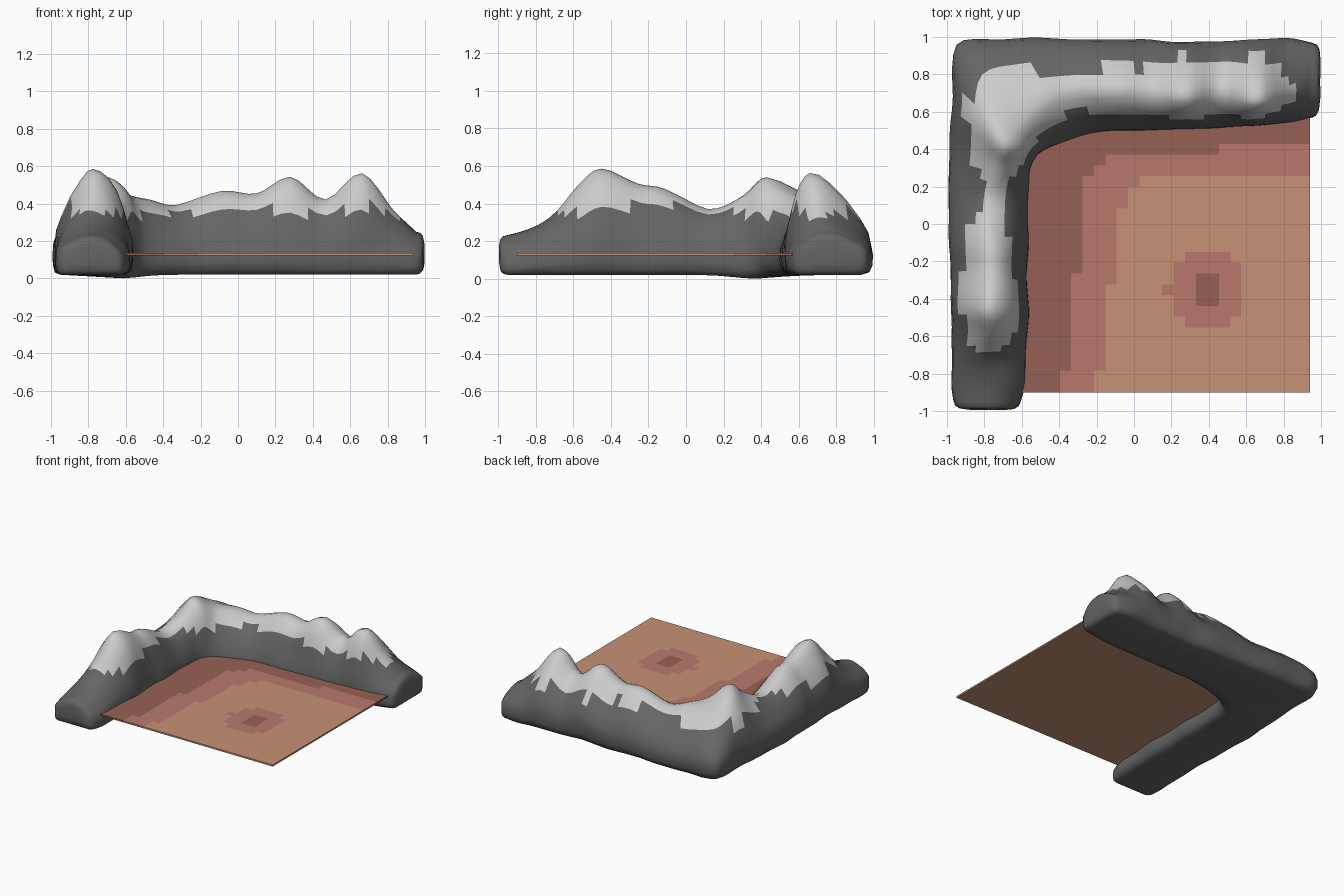
import bpy, bmesh, math
from mathutils import Vector, noise

if "Cube" in bpy.data.objects:
    bpy.data.objects.remove(bpy.data.objects["Cube"])


def material(name, rgb):
    m = bpy.data.materials.new(name)
    m.diffuse_color = (*rgb, 1)
    m.use_nodes = True
    m.node_tree.nodes["Principled BSDF"].inputs["Base Color"].default_value = m.diffuse_color
    return m


rock = material("rock", (0.13, 0.13, 0.13))
snow = material("snow", (0.6, 0.6, 0.6))
sand = material("light_sand", (0.57, 0.29, 0.18))
clay = material("red_clay", (0.48, 0.19, 0.15))
earth = material("dark_earth", (0.30, 0.12, 0.09))


def make_object(name, bm, mats):
    bmesh.ops.recalc_face_normals(bm, faces=bm.faces)
    me = bpy.data.meshes.new(name)
    bm.to_mesh(me)
    bm.free()
    for m in mats:
        me.materials.append(m)
    ob = bpy.data.objects.new(name, me)
    bpy.context.collection.objects.link(ob)
    return ob


# Mountain stations: inner foot x,y / ridge x,y,height / outer foot x,y
stations = [
    (-.61, -.95, -.79, -.95, .23, -.965, -.95),
    (-.58, -.85, -.79, -.85, .26, -.975, -.85),
    (-.58, -.72, -.79, -.72, .33, -.975, -.72),
    (-.57, -.58, -.77, -.58, .49, -.975, -.58),
    (-.565, -.45, -.77, -.45, .585, -.98, -.45),
    (-.57, -.25, -.77, -.25, .505, -.98, -.25),
    (-.565, -.12, -.77, -.12, .485, -.985, -.12),
    (-.565, .12, -.77, .12, .375, -.995, .14),
    (-.55, .28, -.72, .30, .44, -.985, .42),
    (-.52, .36, -.69, .43, .545, -.97, .68),
    (-.47, .40, -.60, .56, .46, -.95, .96),
    (-.38, .44, -.47, .66, .42, -.70, .99),
    (-.25, .48, -.33, .70, .395, -.42, .99),
    (-.08, .50, -.09, .71, .465, -.12, .99),
    (.10, .50, .10, .70, .452, .10, .98),
    (.28, .51, .28, .69, .54, .28, .975),
    (.47, .51, .47, .70, .425, .47, .98),
    (.66, .53, .66, .66, .56, .66, .985),
    (.82, .54, .83, .70, .36, .82, .99),
    (.95, .57, .95, .76, .25, .95, .97),
]

# Half cross-sections as (distance from foot to ridge, height fraction)
inner_half = [(.5, 0), (.2, 0), (.05, .06), (0, .18), (.02, .32), (.13, .48),
              (.27, .64), (.42, .79), (.62, .91), (.82, .975)]
outer_half = [(.85, .98), (.67, .9), (.4, .75), (.17, .57), (.04, .42),
              (0, .28), (.01, .14), (.06, .04), (.2, 0), (.6, 0)]


def catmull(p0, p1, p2, p3, t):
    return [0.5 * (2 * b + (c - a) * t + (2 * a - 5 * b + 4 * c - d) * t * t
                   + (3 * b - a - 3 * c + d) * t ** 3)
            for a, b, c, d in zip(p0, p1, p2, p3)]


def section(s):
    ix, iy, rx, ry, h, ox, oy = s
    foot_in, foot_out = Vector((ix, iy)), Vector((ox, oy))
    ridge = Vector((rx, ry))
    low = min(1, max(0, (0.42 - h) / 0.17))
    pts = []
    for foot, half in ((foot_in, inner_half), (ridge, [(0, 1)]), (foot_out, outer_half)):
        for u, f in half:
            f = f + low * (f ** 0.6 - f) if f > .3 else f
            p = foot.lerp(ridge, u)
            v = Vector((p.x, p.y, 0.02 + (h - 0.02) * f))
            if f > 0:
                v += noise.noise_vector(v * 5) * 0.010
            else:
                v.z -= 0.02 * math.exp(-((v.x + .65) ** 2 + (v.y - .38) ** 2) / .03)
            pts.append(v)
    return pts


def cap(pts, direction):
    # shrinking rings that round off an end of the range
    c = sum(pts, Vector()) / len(pts)
    return [[c + (p - c) * k + direction * d for p in pts]
            for k, d in ((.95, .022), (.82, .036), (.5, .043))]


# Mountain range: loft the sections along the L
STEPS = 4
n = len(stations)
rings = []
for i in range(n - 1):
    quad = [stations[min(n - 1, max(0, i + k))] for k in (-1, 0, 1, 2)]
    rings += [section(catmull(*quad, j / STEPS)) for j in range(STEPS)]
rings.append(section(stations[-1]))
rings = cap(rings[0], Vector((0, -1, 0)))[::-1] + rings + cap(rings[-1], Vector((1, 0, 0)))

bm = bmesh.new()
loops = [[bm.verts.new(p) for p in ring] for ring in rings]
m = len(loops[0])
for a, b in zip(loops, loops[1:]):
    for k in range(m):
        bm.faces.new((a[k], a[(k + 1) % m], b[(k + 1) % m], b[k]))
bm.faces.new(loops[0])
bm.faces.new(loops[-1])
# Snow caps on the faces above an uneven snow line
for f in bm.faces:
    c = f.calc_center_median()
    f.smooth = True
    f.material_index = int(c.z > 0.36 + 0.05 * noise.noise(c * 7))
make_object("mountain_range", bm, [rock, snow])


# Valley floor: thin slab, top split into coloured cells
X0, X1, Y0, Y1, N = -0.70, 0.94, -0.90, 0.66, 27


def zone(x, y):
    left, top = x + 0.58, 0.52 - y
    r = math.hypot(x - 0.385, y + 0.35)
    corner = left + top
    if left < .2 + .12 * (y + .9) or top < (.12 if x < .45 else .07) or corner < .58 or r < .075:
        return 2
    if left < .38 + .14 * (y + .9) or top < .27 or corner < .88 or r < .205:
        return 1
    return 0


bm = bmesh.new()
bmesh.ops.create_grid(bm, x_segments=N, y_segments=N, size=1)
for v in bm.verts:
    v.co = (X0 + (v.co.x + 1) / 2 * (X1 - X0), Y0 + (v.co.y + 1) / 2 * (Y1 - Y0), 0.136)
for f in bm.faces:
    c = f.calc_center_median()
    f.material_index = zone(c.x, c.y)
rim = [e for e in bm.edges if e.is_boundary]
skirt = bmesh.ops.extrude_edge_only(bm, edges=rim)["geom"]
for v in skirt:
    if isinstance(v, bmesh.types.BMVert):
        v.co.z = 0.123
bottom = bmesh.ops.contextual_create(
    bm, geom=[e for e in bm.edges if e.is_boundary])["faces"]
for f in bottom:
    f.material_index = 0
make_object("valley_floor", bm, [sand, clay, earth])
